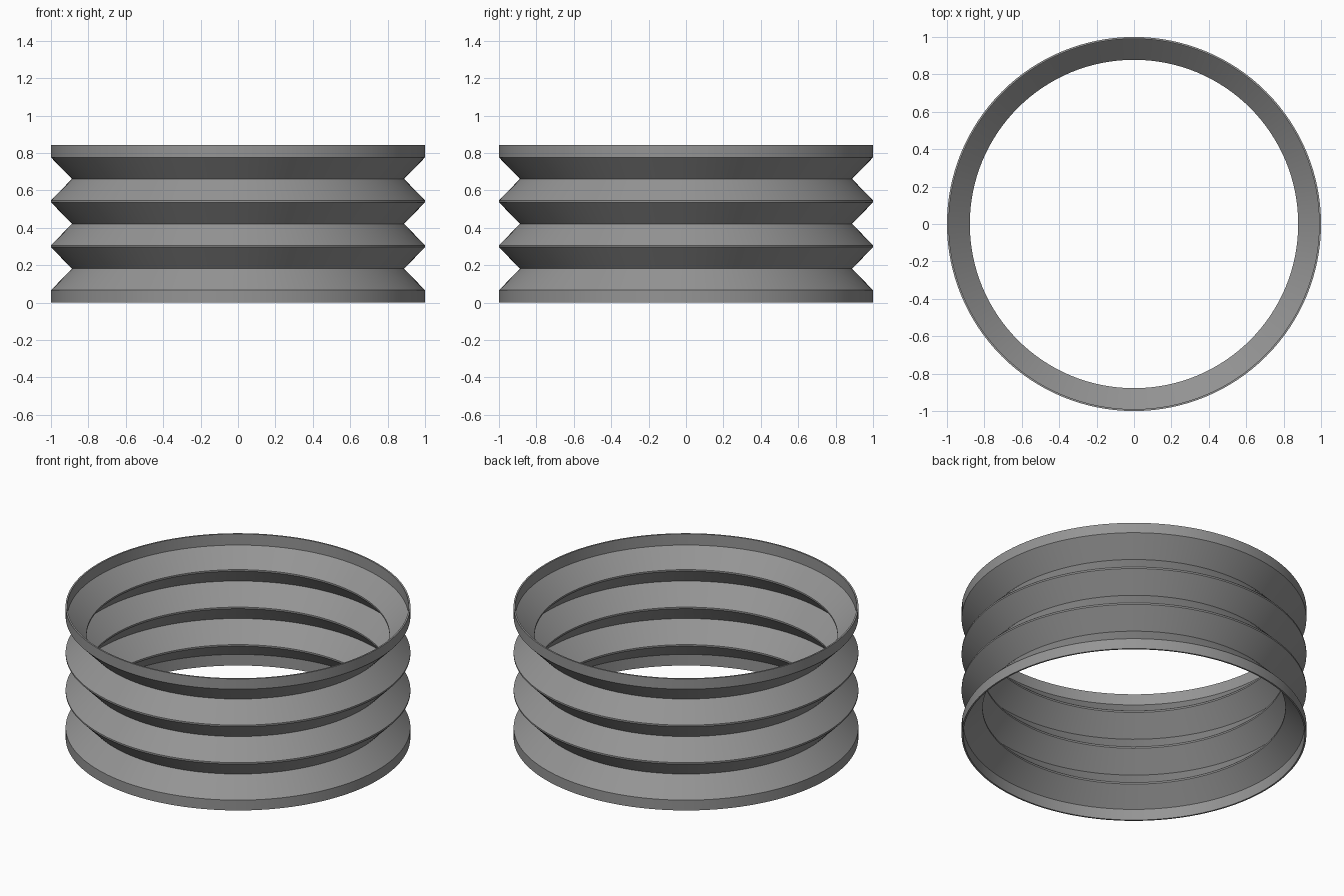
import bpy, bmesh, math

if "Cube" in bpy.data.objects:
    bpy.data.objects.remove(bpy.data.objects["Cube"])

SEGMENTS = 128
WALL = 0.01            # wall thickness
FLAT = 0.005           # half height of the small flat on each fold tip
HEIGHT, PITCH = 0.842, 0.24
MID = HEIGHT / 2
COLLAR = 0.066         # height of the straight end collars
R_PEAK, R_VALLEY = 1.0, 0.888

valleys = [MID - PITCH, MID, MID + PITCH]
peaks = [MID - PITCH / 2, MID + PITCH / 2]

# Outer profile: sharp valleys, narrow flats on the peaks
outer = [(R_PEAK, 0), (R_PEAK, COLLAR)]
# Inner profile: narrow flats on the inward ridges, sharp hollows
inner = [(R_PEAK - WALL, 0), (R_PEAK - WALL, COLLAR + FLAT)]
for i, z in enumerate(valleys):
    outer.append((R_VALLEY, z))
    inner += [(R_VALLEY - WALL, z - FLAT), (R_VALLEY - WALL, z + FLAT)]
    if i < len(peaks):
        outer += [(R_PEAK, peaks[i] - FLAT), (R_PEAK, peaks[i] + FLAT)]
        inner.append((R_PEAK - WALL, peaks[i]))
outer += [(R_PEAK, HEIGHT - COLLAR), (R_PEAK, HEIGHT)]
inner += [(R_PEAK - WALL, HEIGHT - COLLAR - FLAT), (R_PEAK - WALL, HEIGHT)]
profile = outer + inner[::-1]

# Revolve the closed profile into a thin-walled bellows
bm = bmesh.new()
rings = []
for r, z in profile:
    rings.append([bm.verts.new((r * math.cos(a), r * math.sin(a), z))
                  for a in (2 * math.pi * k / SEGMENTS for k in range(SEGMENTS))])
for i, ring in enumerate(rings):
    nxt = rings[(i + 1) % len(rings)]
    for k in range(SEGMENTS):
        j = (k + 1) % SEGMENTS
        bm.faces.new((ring[k], ring[j], nxt[j], nxt[k]))
bmesh.ops.recalc_face_normals(bm, faces=bm.faces)
mesh = bpy.data.meshes.new("bellows")
bm.to_mesh(mesh)
bm.free()

bellows = bpy.data.objects.new("bellows", mesh)
bpy.context.collection.objects.link(bellows)
gray = bpy.data.materials.new("mid_gray")
gray.diffuse_color = (0.3, 0.3, 0.3, 1)
gray.use_nodes = True
gray.node_tree.nodes["Principled BSDF"].inputs["Base Color"].default_value = gray.diffuse_color
mesh.materials.append(gray)

# Smooth around the ring, crisp at the folds
bpy.context.view_layer.objects.active = bellows
bellows.select_set(True)
bpy.ops.object.shade_smooth_by_angle(angle=math.radians(30))
